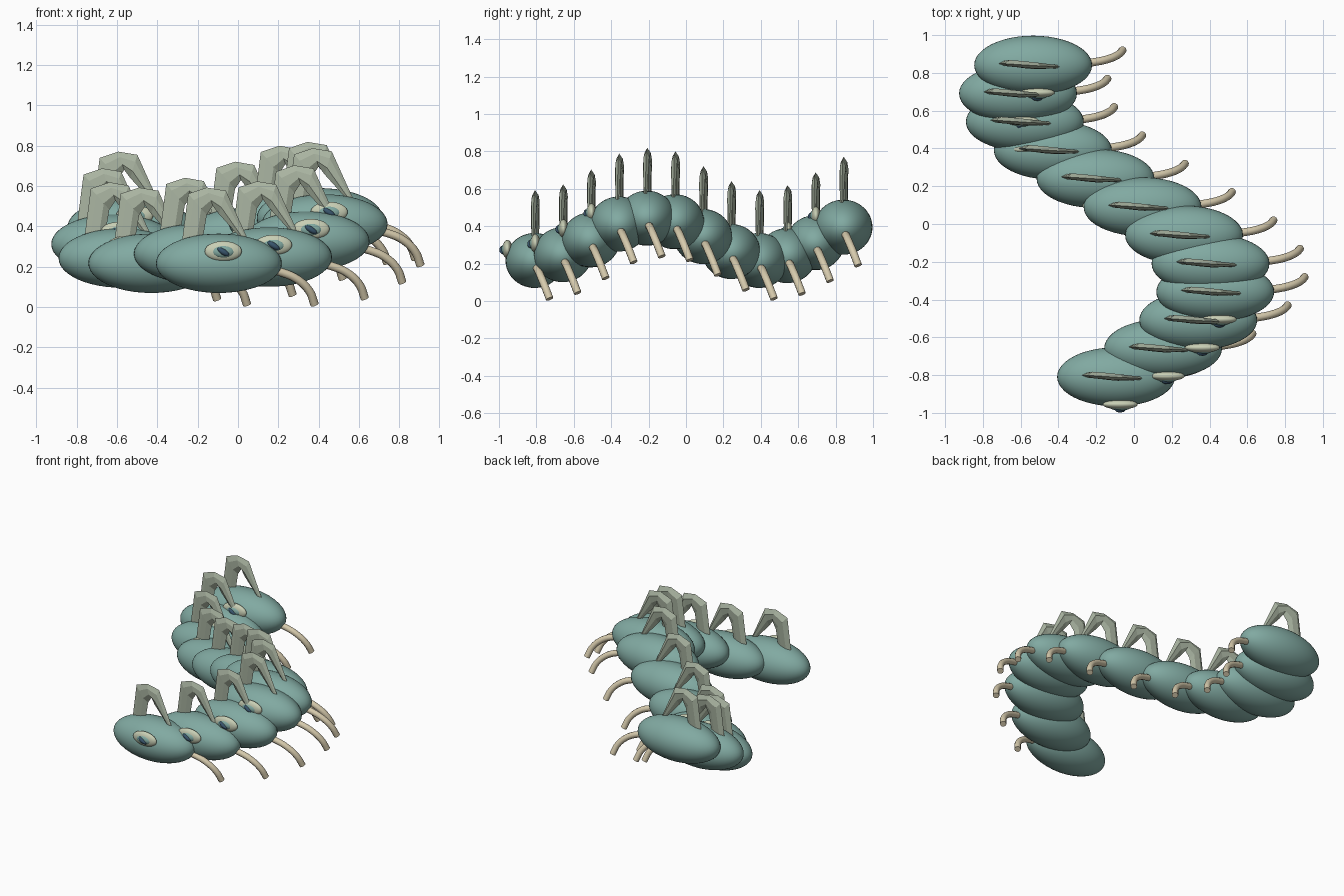
import bpy, bmesh, math
from mathutils import Matrix, Vector

if "Cube" in bpy.data.objects:
    bpy.data.objects.remove(bpy.data.objects["Cube"])


def material(name, rgb):
    m = bpy.data.materials.new(name)
    m.diffuse_color = (*rgb, 1.0)
    m.use_nodes = True
    m.node_tree.nodes["Principled BSDF"].inputs["Base Color"].default_value = m.diffuse_color
    return m


TEAL = material("teal_skin", (0.22, 0.40, 0.36))
BEIGE = material("beige_leg", (0.68, 0.60, 0.42))
SAGE = material("sage_crest", (0.40, 0.46, 0.36))
PALE = material("pale_eye_rim", (0.58, 0.62, 0.46))
NAVY = material("dark_blue_pupil", (0.04, 0.09, 0.15))


def finish(bm, name, mat, smooth):
    bmesh.ops.recalc_face_normals(bm, faces=bm.faces)
    for f in bm.faces:
        f.smooth = smooth
    mesh = bpy.data.meshes.new(name)
    bm.to_mesh(mesh)
    bm.free()
    mesh.materials.append(mat)
    return mesh


def ellipsoid(name, center, radii, mat, tilt=0.0, seg=32):
    """Scaled sphere, tilted about the y axis."""
    bm = bmesh.new()
    mtx = (Matrix.Translation(center) @ Matrix.Rotation(tilt, 4, 'Y')
           @ Matrix.Diagonal((*radii, 1.0)))
    bmesh.ops.create_uvsphere(bm, u_segments=seg, v_segments=seg // 2,
                              radius=1.0, matrix=mtx)
    return finish(bm, name, mat, True)


def crest_mesh():
    """Folded, tapering faceted blade: wide left leg, flat top, pointed right leg."""
    # outer x, outer z, inner x, inner z, half thickness, y shift
    sections = [(-.185, .09, -.085, .09, .015, .008),
                (-.152, .345, -.060, .24, .019, .008),
                (-.060, .376, -.030, .285, .019, .002),
                (.035, .360, .000, .245, .017, -.004),
                (.148, .11, .122, .11, .008, -.009)]
    profile = [(0, 0), (.3, 1), (.7, .8), (1, 0), (.7, -1), (.3, -.8)]
    bm = bmesh.new()
    rings = []
    for ox, oz, ix, iz, t, y in sections:
        rings.append([bm.verts.new((ox + (ix - ox) * f, y + t * s,
                                    oz + (iz - oz) * f)) for f, s in profile])
    n = len(profile)
    for a, b in zip(rings, rings[1:]):
        for k in range(n):
            bm.faces.new((a[k], a[(k + 1) % n], b[(k + 1) % n], b[k]))
    bm.faces.new(rings[0])
    bm.faces.new(rings[-1])
    return finish(bm, "crest", SAGE, False)


def leg_mesh():
    """Round tube curving outward and down, with capped ends."""
    path = [(.22, 0, -.025), (.31, .014, -.045), (.39, .03, -.08),
            (.45, .055, -.14), (.475, .08, -.205)]
    cu = bpy.data.curves.new("leg_path", 'CURVE')
    cu.dimensions = '3D'
    cu.bevel_depth = 0.021
    cu.bevel_resolution = 3
    cu.resolution_u = 5
    cu.use_fill_caps = True
    sp = cu.splines.new('BEZIER')
    sp.bezier_points.add(len(path) - 1)
    for p, co in zip(sp.bezier_points, path):
        p.co = co
        p.handle_left_type = p.handle_right_type = 'AUTO'
    ob = bpy.data.objects.new("leg_path", cu)
    bpy.context.collection.objects.link(ob)
    dg = bpy.context.evaluated_depsgraph_get()
    mesh = bpy.data.meshes.new_from_object(ob.evaluated_get(dg))
    bpy.data.objects.remove(ob)
    mesh.name = "leg"
    mesh.materials.clear()
    mesh.materials.append(BEIGE)
    for f in mesh.polygons:
        f.use_smooth = len(f.vertices) <= 4
    return mesh


# Parts of one body segment, around its centre
parts = {
    "body": ellipsoid("body", (0, 0, 0), (.312, .156, .147), TEAL, seg=48),
    "leg": leg_mesh(),
    "crest": crest_mesh(),
    "eye_rim": ellipsoid("eye_rim", (.022, -.146, .06), (.092, .026, .050), PALE),
    "eye_iris": ellipsoid("eye_iris", (.022, -.160, .058), (.055, .019, .031), TEAL),
    "pupil": ellipsoid("pupil", (.022, -.172, .057), (.034, .017, .015), NAVY,
                       tilt=math.radians(32), seg=20),
}

# Winding row of segments, front to back
xs = [-.095, .154, .34, .43, .405, .265, .045, -.204, -.43, -.578, -.614, -.534]
zs = [.217, .248, .327, .412, .443, .424, .345, .265, .217, .243, .312, .395]
for i, (x, z) in enumerate(zip(xs, zs)):
    for name, mesh in parts.items():
        ob = bpy.data.objects.new(f"{name}_{i + 1}", mesh)
        ob.location = Vector((x, -.809 + .15 * i, z))
        bpy.context.collection.objects.link(ob)
